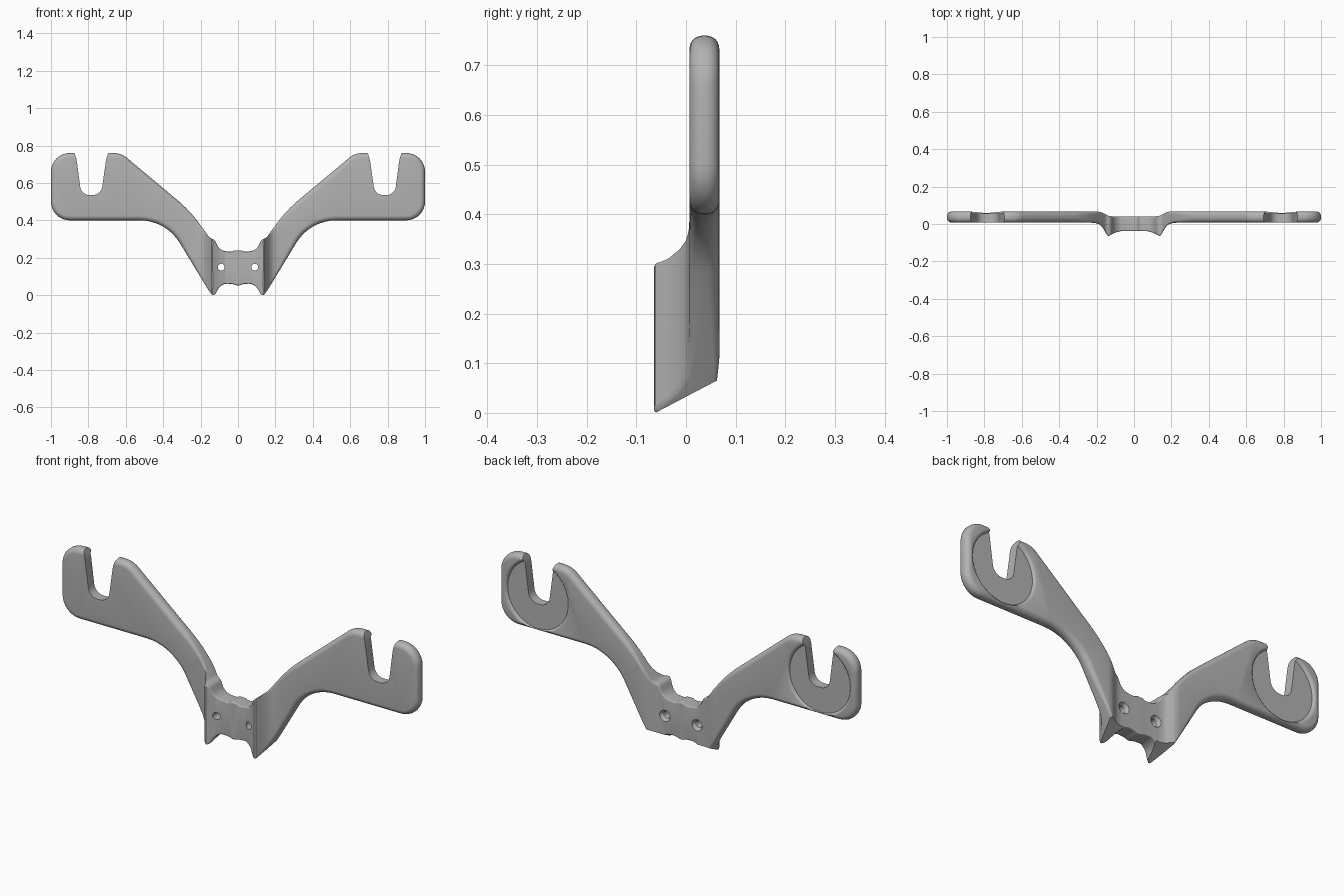
import bpy, bmesh, math
from mathutils import Vector

cube = bpy.data.objects.get("Cube")
if cube:
    bpy.data.objects.remove(cube)

grey = bpy.data.materials.new("satin grey")
grey.use_nodes = True
grey.diffuse_color = (0.45, 0.45, 0.45, 1)
grey.node_tree.nodes["Principled BSDF"].inputs["Base Color"].default_value = (0.45, 0.45, 0.45, 1)

# Front silhouette of one half: x, z and corner trim length
HALF = [(0, .05, .015), (.03, .06, .012), (.07, .062, .02), (.1, .045, .025),
        (.12, .006, .008), (.137, -.003, .009), (.16, .03, 0), (.385, .4, .14),
        (1, .4, .1), (1, .76, .1), (.625, .76, .04), (.26, .455, .09),
        (.15, .305, .015), (.125, .297, .012), (.105, .255, .02),
        (.08, .236, .025), (.03, .232, .01), (.018, .24, .008), (0, .24, 0)]
# Depth of the front and back skins along x
FRONT = [(0, -.038), (.07, -.038), (.1, -.046), (.125, -.058), (.135, -.064), (.143, -.062),
         (.155, -.04), (.17, -.016), (.185, -.002), (.205, .005), (.23, .007), (1.1, .007)]
BACK = [(0, .04), (.11, .04), (.135, .044), (.155, .054), (.175, .063), (.195, .067), (1.1, .067)]
SLOT = [(.68, .79, 0), (.704, .735, .03), (.732, .535, .045),
        (.838, .535, .045), (.864, .735, .03), (.888, .79, 0)]


def lerp_table(table, x):
    x = abs(x)
    for (x0, y0), (x1, y1) in zip(table, table[1:]):
        if x <= x1:
            return y0 + (y1 - y0) * (x - x0) / (x1 - x0)
    return table[-1][1]


def fillet(corners, steps=8):
    """Closed polygon with true circular arcs at its corners."""
    out, n = [], len(corners)
    for i, (x, z, trim) in enumerate(corners):
        p = Vector((x, z))
        a = Vector(corners[i - 1][:2]) - p
        b = Vector(corners[(i + 1) % n][:2]) - p
        d = min(trim, .46 * a.length, .46 * b.length)
        if d < 1e-4:
            out.append(p)
            continue
        w = math.sin(a.angle(b) / 2)
        s, e = p + a.normalized() * d, p + b.normalized() * d
        for k in range(steps + 1):
            t = k / steps
            c0, c1, c2 = (1 - t) ** 2, 2 * w * t * (1 - t), t * t
            out.append((s * c0 + p * c1 + e * c2) / (c0 + c1 + c2))
    return out


def inward(points):
    """Mitred inward direction at each point of a counter-clockwise outline."""
    dirs = []
    for i, p in enumerate(points):
        a = (p - points[i - 1]).normalized()
        b = (points[(i + 1) % len(points)] - p).normalized()
        na, nb = Vector((-a.y, a.x)), Vector((-b.y, b.x))
        m = (na + nb).normalized()
        dirs.append(m / max(m.dot(na), .6))
    return dirs


def skin(bm, rings):
    """Join equal rings of points into a closed solid."""
    loops = [[bm.verts.new(p) for p in ring] for ring in rings]
    n = len(loops[0])
    for a, b in zip(loops, loops[1:]):
        for i in range(n):
            j = (i + 1) % n
            bm.faces.new((a[i], a[j], b[j], b[i]))
    caps = [bm.faces.new(loops[0]), bm.faces.new(loops[-1])]
    for cap in caps:
        cap.normal_update()
    bmesh.ops.triangulate(bm, faces=caps)


def finish(bm, name):
    bmesh.ops.recalc_face_normals(bm, faces=bm.faces[:])
    mesh = bpy.data.meshes.new(name)
    bm.to_mesh(mesh)
    bm.free()
    ob = bpy.data.objects.new(name, mesh)
    bpy.context.collection.objects.link(ob)
    mesh.materials.append(grey)
    return ob


# Bracket body: outline with rounded rims, bent forward in the middle
outline = fillet(HALF + [(-x, z, d) for x, z, d in reversed(HALF[1:-1])])
dirs = inward(outline)


def rim_radius(x):
    return .005 + .021 * min(max((abs(x) - .15) / .17, 0), 1)


def rim_ring(angle, back):
    ring = []
    for p, m in zip(outline, dirs):
        r = rim_radius(p.x)
        q = p + m * r * (1 - math.sin(angle))
        t = r / .06 * (1 - math.cos(angle))
        ring.append((q.x, 1 - t if back else t, q.y))
    return ring


angles = [math.pi / 2 * k / 6 for k in range(7)]
bm = bmesh.new()
skin(bm, [rim_ring(a, False) for a in angles] + [rim_ring(a, True) for a in reversed(angles)])
for x in sorted({p[0] for p in FRONT[1:-1] + BACK[1:-1]}):
    for side in (-1, 1):
        bmesh.ops.bisect_plane(bm, geom=bm.verts[:] + bm.edges[:] + bm.faces[:],
                               plane_co=(side * x, 0, 0), plane_no=(1, 0, 0))
for v in bm.verts:
    f, b = lerp_table(FRONT, v.co.x), lerp_table(BACK, v.co.x)
    v.co.y = f + (b - f) * v.co.y
bmesh.ops.remove_doubles(bm, verts=bm.verts[:], dist=1e-5)
bm.normal_update()
bmesh.ops.triangulate(bm, faces=bm.faces[:])
body = finish(bm, "bracket_body")


def round_cutter(name, x, z, sections):
    """Turned cutter along y; sections are depth and radius."""
    bm = bmesh.new()
    turn = [2 * math.pi * k / 64 for k in range(64)]
    skin(bm, [[(x + r * math.cos(a), y, z + r * math.sin(a)) for a in turn] for y, r in sections])
    return finish(bm, name)


# Open slot, and a wedge that slopes the lower lip up toward the back
bm = bmesh.new()
skin(bm, [[(p.x, y, p.y) for p in fillet(SLOT)] for y in (-.1, .15)])
slot = finish(bm, "slot_cutter")
bm = bmesh.new()
skin(bm, [[(x, -.062, 0), (x, .1, .085), (x, .1, -.05), (x, -.062, -.05)] for x in (-.3, .3)])
wedge = finish(bm, "lip_cutter")

# Round back pocket and countersunk screw hole
pocket = round_cutter("pocket_cutter", .79, .58,
                      [(.055, .17), (.061, .173), (.065, .178), (.068, .186), (.09, .19)])
hole = round_cutter("hole_cutter", .09, .15,
                    [(-.1, .018), (.025, .018), (.041, .029), (.09, .029)])

bpy.context.view_layer.objects.active = body
for cutter in (slot, wedge, pocket, hole):
    mod = body.modifiers.new(cutter.name, 'BOOLEAN')
    mod.operation = 'DIFFERENCE'
    mod.solver = 'EXACT'
    mod.object = cutter
    bpy.ops.object.modifier_apply(modifier=mod.name)
    bpy.data.objects.remove(cutter)

# Keep the finished half and mirror it
bm = bmesh.new()
bm.from_mesh(body.data)
bmesh.ops.bisect_plane(bm, geom=bm.verts[:] + bm.edges[:] + bm.faces[:],
                       plane_co=(0, 0, 0), plane_no=(1, 0, 0), clear_inner=True)
bm.to_mesh(body.data)
bm.free()
body.modifiers.new("mirror", 'MIRROR')
bpy.ops.object.modifier_apply(modifier="mirror")

bpy.ops.object.select_all(action='DESELECT')
body.select_set(True)
bpy.ops.object.shade_smooth_by_angle(angle=math.radians(32))
